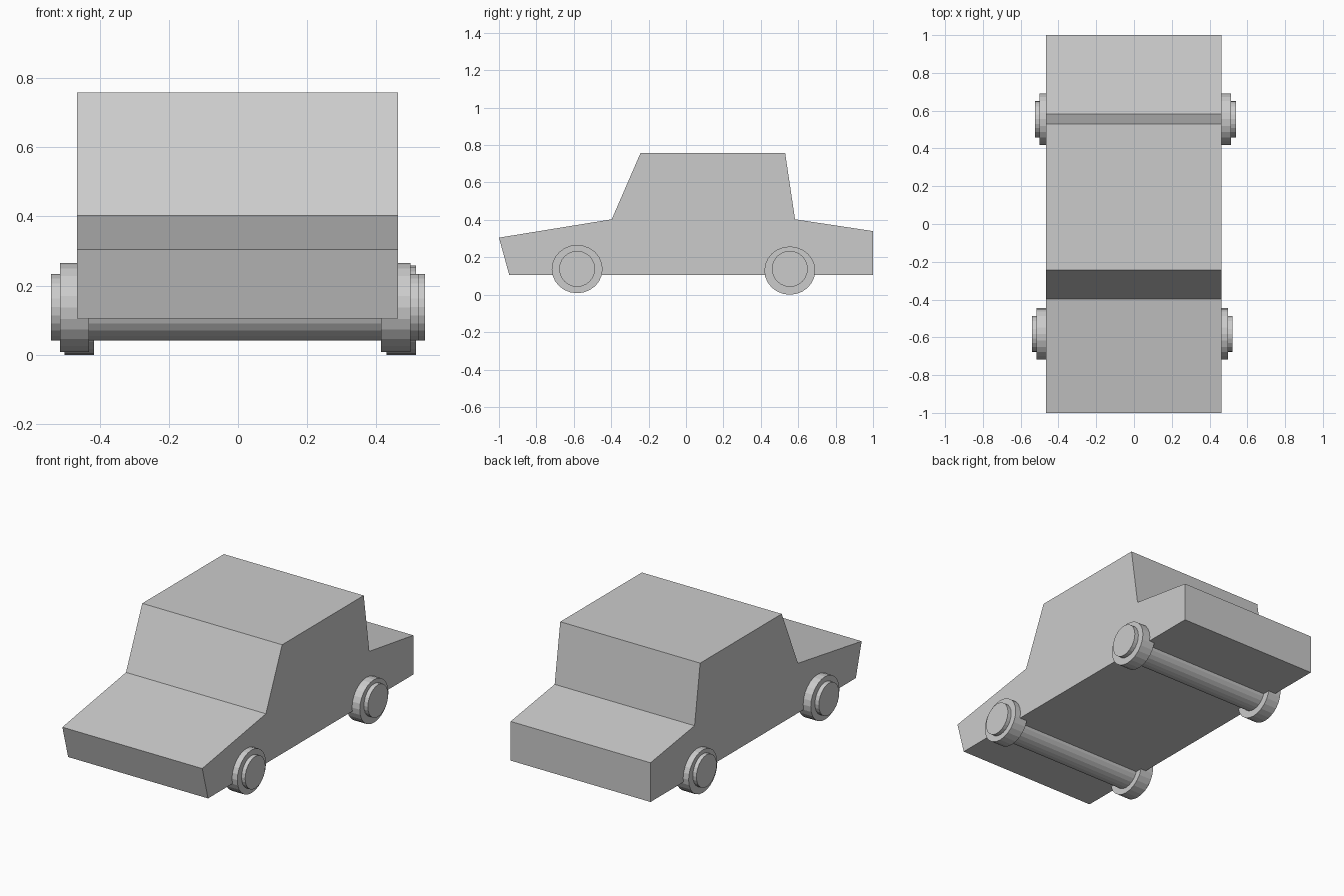
import bpy
import bmesh
from math import pi
from mathutils import Matrix

cube = bpy.data.objects.get("Cube")
if cube:
    bpy.data.objects.remove(cube, do_unlink=True)

# Single grey paint
grey = bpy.data.materials.new("plain_grey")
grey.use_nodes = True
grey.diffuse_color = (0.6, 0.6, 0.6, 1)
grey.node_tree.nodes["Principled BSDF"].inputs["Base Color"].default_value = grey.diffuse_color


def finish(name, bm):
    bmesh.ops.recalc_face_normals(bm, faces=bm.faces)
    mesh = bpy.data.meshes.new(name)
    bm.to_mesh(mesh)
    bm.free()
    mesh.materials.append(grey)
    obj = bpy.data.objects.new(name, mesh)
    bpy.context.collection.objects.link(obj)
    return obj


def extruded_profile(name, profile, x0, x1):
    bm = bmesh.new()
    face = bm.faces.new([bm.verts.new((x0, y, z)) for y, z in profile])
    side = bmesh.ops.extrude_face_region(bm, geom=[face])
    verts = [v for v in side["geom"] if isinstance(v, bmesh.types.BMVert)]
    bmesh.ops.translate(bm, verts=verts, vec=(x1 - x0, 0, 0))
    return finish(name, bm)


def cross_cylinder(name, x0, x1, y, z, ry, rz):
    """Flat-sided cylinder lying along x."""
    bm = bmesh.new()
    bmesh.ops.create_cone(bm, cap_ends=True, segments=24, radius1=1, radius2=1, depth=x1 - x0)
    bmesh.ops.rotate(bm, verts=bm.verts, matrix=Matrix.Rotation(pi / 2, 3, "Y"))
    bmesh.ops.scale(bm, verts=bm.verts, vec=(1, ry, rz))
    bmesh.ops.translate(bm, verts=bm.verts, vec=((x0 + x1) / 2, y, z))
    return finish(name, bm)


# Body shell: nose, bonnet, windscreen, roof, rear window, boot
body_profile = [(-0.945, 0.105), (1, 0.105), (1, 0.34), (0.583, 0.403),
                (0.53, 0.758), (-0.243, 0.758), (-0.397, 0.403), (-1, 0.305)]
extruded_profile("car_body", body_profile, -0.465, 0.463)

# Axles run through both wheels and end as hubs
WHEEL_WIDTH = 0.085
for end, y, wheel_z, hubs, wheels in (
        ("front", -0.582, 0.137, (-0.541, 0.522), (-0.515, 0.413)),
        ("rear", 0.555, 0.129, (-0.525, 0.54), (-0.501, 0.429))):
    cross_cylinder(end + "_axle", *hubs, y, 0.138, 0.096, 0.096)
    for side, x in zip(("right", "left"), wheels):
        cross_cylinder(f"{end}_{side}_wheel", x, x + WHEEL_WIDTH, y, wheel_z, 0.136, 0.129)
